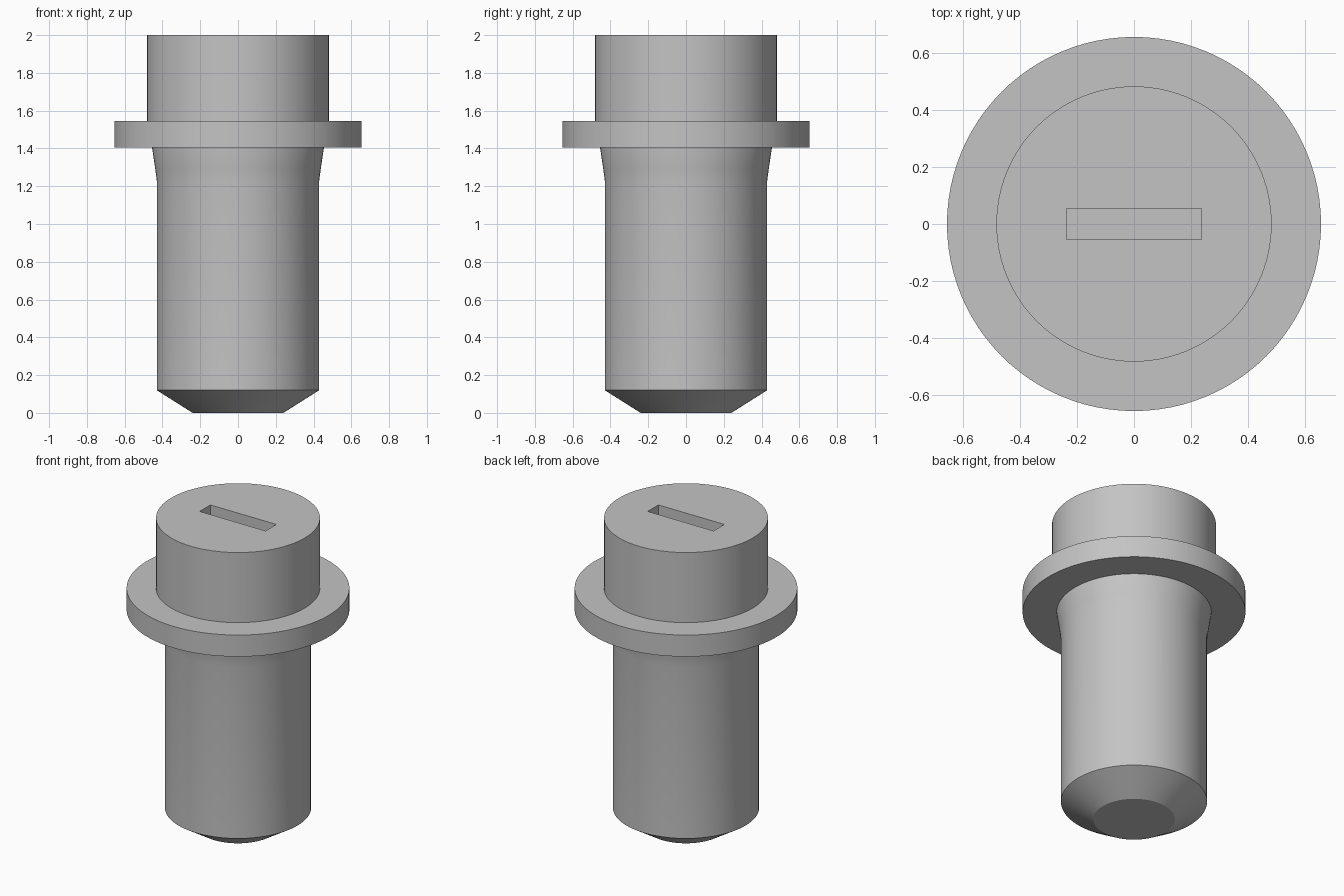
import bpy
import bmesh
from math import pi, radians

SIDES = 96

cube = bpy.data.objects.get("Cube")
if cube:
    bpy.data.objects.remove(cube, do_unlink=True)

# Plain grey metal
grey = bpy.data.materials.new("grey_metal")
grey.use_nodes = True
colour = (0.55, 0.55, 0.55, 1)
grey.diffuse_color = colour
grey.node_tree.nodes["Principled BSDF"].inputs["Base Color"].default_value = colour


def add_object(name, bm):
    bmesh.ops.recalc_face_normals(bm, faces=bm.faces)
    mesh = bpy.data.meshes.new(name)
    bm.to_mesh(mesh)
    bm.free()
    mesh.materials.append(grey)
    obj = bpy.data.objects.new(name, mesh)
    bpy.context.collection.objects.link(obj)
    return obj


def activate(obj):
    bpy.ops.object.select_all(action='DESELECT')
    obj.select_set(True)
    bpy.context.view_layer.objects.active = obj


def turned(name, profile):
    """Revolve a (radius, height) profile about z and cap both ends."""
    bm = bmesh.new()
    verts = [bm.verts.new((r, 0, z)) for r, z in profile]
    edges = [bm.edges.new(pair) for pair in zip(verts, verts[1:])]
    bmesh.ops.spin(bm, geom=verts + edges, axis=(0, 0, 1), cent=(0, 0, 0),
                   angle=2 * pi, steps=SIDES, use_merge=True)
    bmesh.ops.remove_doubles(bm, verts=bm.verts, dist=0.0001)
    bmesh.ops.holes_fill(bm, edges=[e for e in bm.edges if e.is_boundary], sides=0)
    return add_object(name, bm)


# Shaft with chamfered tip and flared neck, collar, and head
shaft = turned("shaft", [(0.24, 0), (0.43, 0.12), (0.43, 1.23),
                         (0.438, 1.29), (0.455, 1.405), (0.455, 1.45)])
collar = turned("collar", [(0.655, 1.405), (0.655, 1.545)])
head = turned("head", [(0.482, 1.5), (0.482, 2)])

# Straight slot sunk into the head
slot_length, slot_width, slot_depth = 0.474, 0.11, 0.16
bm = bmesh.new()
bmesh.ops.create_cube(bm, size=1)
bmesh.ops.scale(bm, vec=(slot_length, slot_width, 2 * slot_depth), verts=bm.verts)
bmesh.ops.translate(bm, vec=(0, 0, 2), verts=bm.verts)
cutter = add_object("slot_cutter", bm)
cutter.hide_render = True

cut = head.modifiers.new("slot", 'BOOLEAN')
cut.operation = 'DIFFERENCE'
cut.solver = 'EXACT'
cut.object = cutter
activate(head)
bpy.ops.object.modifier_apply(modifier=cut.name)
bpy.data.objects.remove(cutter, do_unlink=True)

# Smooth round walls, crisp rims
for part in (shaft, collar, head):
    activate(part)
    bpy.ops.object.shade_smooth_by_angle(angle=radians(30))
